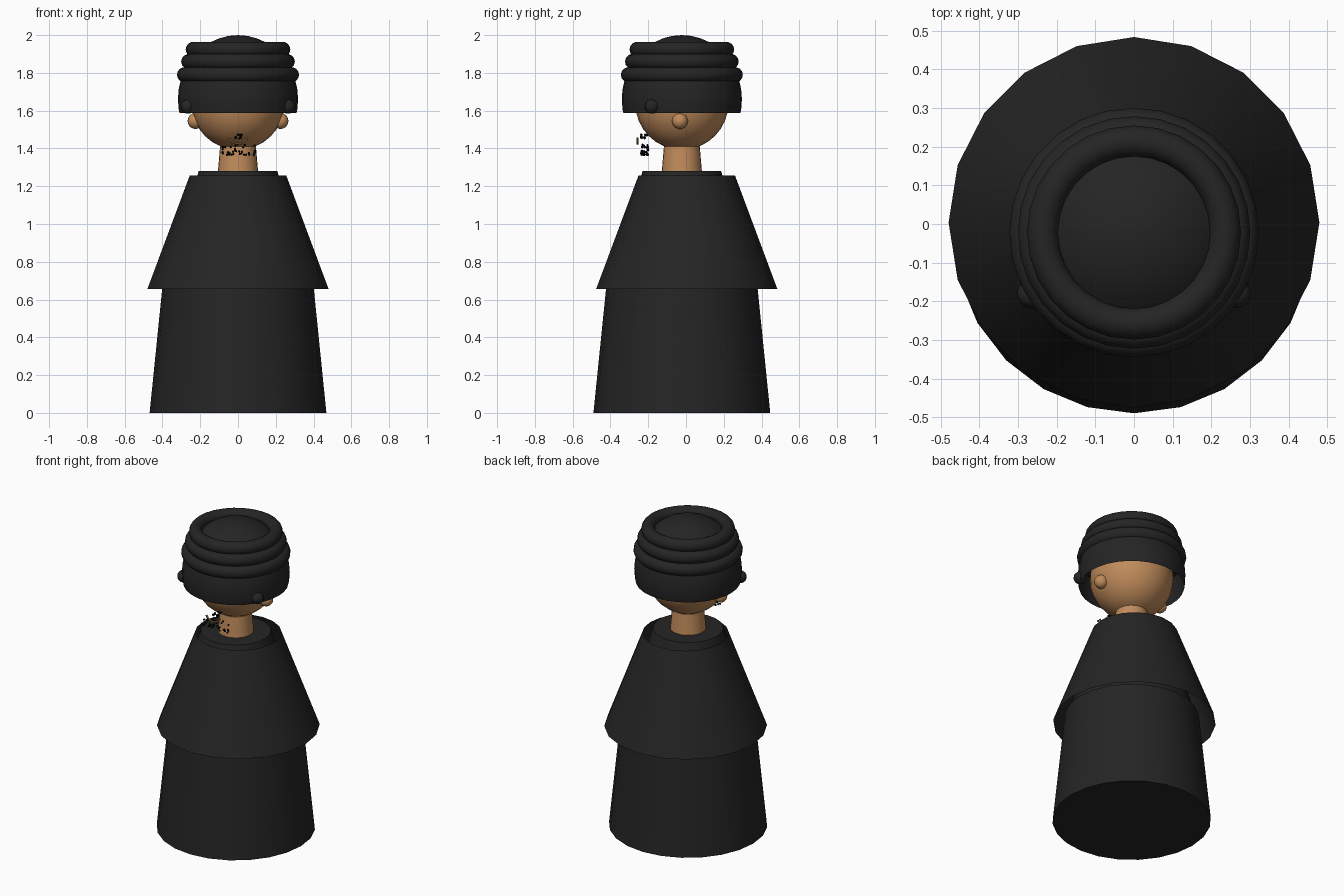
import bpy, bmesh, math, random
from mathutils import Vector, Matrix

if "Cube" in bpy.data.objects:
    bpy.data.objects.remove(bpy.data.objects["Cube"])

random.seed(4)
CY = -0.022  # body axis in y


def material(name, rgb):
    m = bpy.data.materials.new(name)
    m.diffuse_color = (*rgb, 1)
    m.use_nodes = True
    m.node_tree.nodes["Principled BSDF"].inputs["Base Color"].default_value = m.diffuse_color
    return m


CLOTH = material("black_cloth", (0.018, 0.018, 0.018))
SKIN = material("tan_skin", (0.53, 0.26, 0.105))
LIP = material("brown_lip", (0.36, 0.16, 0.06))
HAIR = material("black_hair", (0.003, 0.003, 0.003))


def finish(name, bm, mat):
    me = bpy.data.meshes.new(name)
    bm.to_mesh(me)
    bm.free()
    ob = bpy.data.objects.new(name, me)
    bpy.context.collection.objects.link(ob)
    me.materials.append(mat)
    bpy.ops.object.select_all(action='DESELECT')
    ob.select_set(True)
    bpy.context.view_layer.objects.active = ob
    bpy.ops.object.shade_smooth_by_angle(angle=math.radians(40))
    return ob


def cone(name, z0, r0, z1, r1, sides, mat, y=CY, caps=True):
    bm = bmesh.new()
    bmesh.ops.create_cone(bm, cap_ends=caps, segments=sides, radius1=r0, radius2=r1, depth=z1 - z0,
                          matrix=Matrix.Translation((0, y, (z0 + z1) / 2)))
    return finish(name, bm, mat)


def ball(name, pos, r, mat, rz=None, seg=24, rings=16, cut=None):
    bm = bmesh.new()
    bmesh.ops.create_uvsphere(bm, u_segments=seg, v_segments=rings, radius=1)
    bm.transform(Matrix.Translation(pos) @ Matrix.Diagonal((r, r, rz or r, 1)))
    if cut is not None:  # drop everything below the cut height
        bmesh.ops.bisect_plane(bm, geom=bm.verts[:] + bm.edges[:] + bm.faces[:], plane_co=(0, 0, cut),
                               plane_no=(0, 0, 1), clear_inner=True)
    return finish(name, bm, mat)


def tube(name, centre, u, v, major, minor, a0, a1, steps, mat, sides=10):
    """Round tube along an arc in the plane u, v."""
    u, v, c = Vector(u), Vector(v), Vector(centre)
    n = u.cross(v)
    bm = bmesh.new()
    closed = abs(a1 - a0 - math.tau) < 1e-6
    loops = []
    for i in range(steps if closed else steps + 1):
        a = a0 + (a1 - a0) * i / steps
        d = u * math.cos(a) + v * math.sin(a)
        loops.append([bm.verts.new(c + d * (major + minor * math.cos(t)) + n * minor * math.sin(t))
                      for t in (math.tau * k / sides for k in range(sides))])
    for i in range(steps):
        p, q = loops[i], loops[(i + 1) % len(loops)]
        for k in range(sides):
            j = (k + 1) % sides
            bm.faces.new((p[k], q[k], q[j], p[j]))
    if not closed:
        bm.faces.new(loops[0])
        bm.faces.new(loops[-1])
    bmesh.ops.recalc_face_normals(bm, faces=bm.faces[:])
    return finish(name, bm, mat)


# Clothing
cone("lower_robe", 0, 0.468, 0.70, 0.397, 24, CLOTH)
cone("torso", 0.66, 0.39, 1.28, 0.208, 24, CLOTH)
cape = cone("shoulder_cape", 0.655, 0.48, 1.258, 0.255, 20, CLOTH, y=0.004, caps=False)

# Neck, head and ears
cone("neck", 1.27, 0.107, 1.41, 0.095, 24, SKIN)
ball("head", (0, CY, 1.64), 0.247, SKIN)
for side, x in (("left", -1), ("right", 1)):
    ball(side + "_ear", (x * 0.225, -0.032, 1.545), 0.042, SKIN, seg=16, rings=10)
    ball(side + "_hair_bun", (x * 0.265, -0.18, 1.622), 0.038, CLOTH, seg=16, rings=10)

# Wrapped headwear: open-bottomed dome with three stacked rolls
ball("head_wrap", (0, CY, 1.66), 0.318, CLOTH, rz=0.34, seg=32, rings=20, cut=1.588)
for i, (z, outer) in enumerate(((1.79, 0.323), (1.86, 0.301), (1.924, 0.277))):
    tube(f"wrap_roll_{i + 1}", (0, CY, z), (1, 0, 0), (0, 1, 0), outer - 0.04, 0.04,
         0, math.tau, 28, CLOTH, 14)

# Smile, standing just in front of the chin
tube("smile", (0, -0.256, 1.478), (1, 0, 0), (0, 0, 1), 0.053, 0.006,
     math.radians(205), math.radians(335), 12, LIP, 6)

# Beard stubble: loose specks below, a denser tuft in the middle
bm = bmesh.new()
for i in range(48):
    if i < 14:
        p = (random.uniform(-0.02, 0.02), random.uniform(-0.24, -0.2), random.uniform(1.45, 1.475))
    else:
        x = random.uniform(-0.09, 0.09)
        p = (x, random.uniform(-0.24, -0.2), random.uniform(1.365, 1.42))
    bmesh.ops.create_icosphere(bm, subdivisions=1, radius=0.007, matrix=Matrix.Translation(p))
finish("beard_stubble", bm, HAIR)
